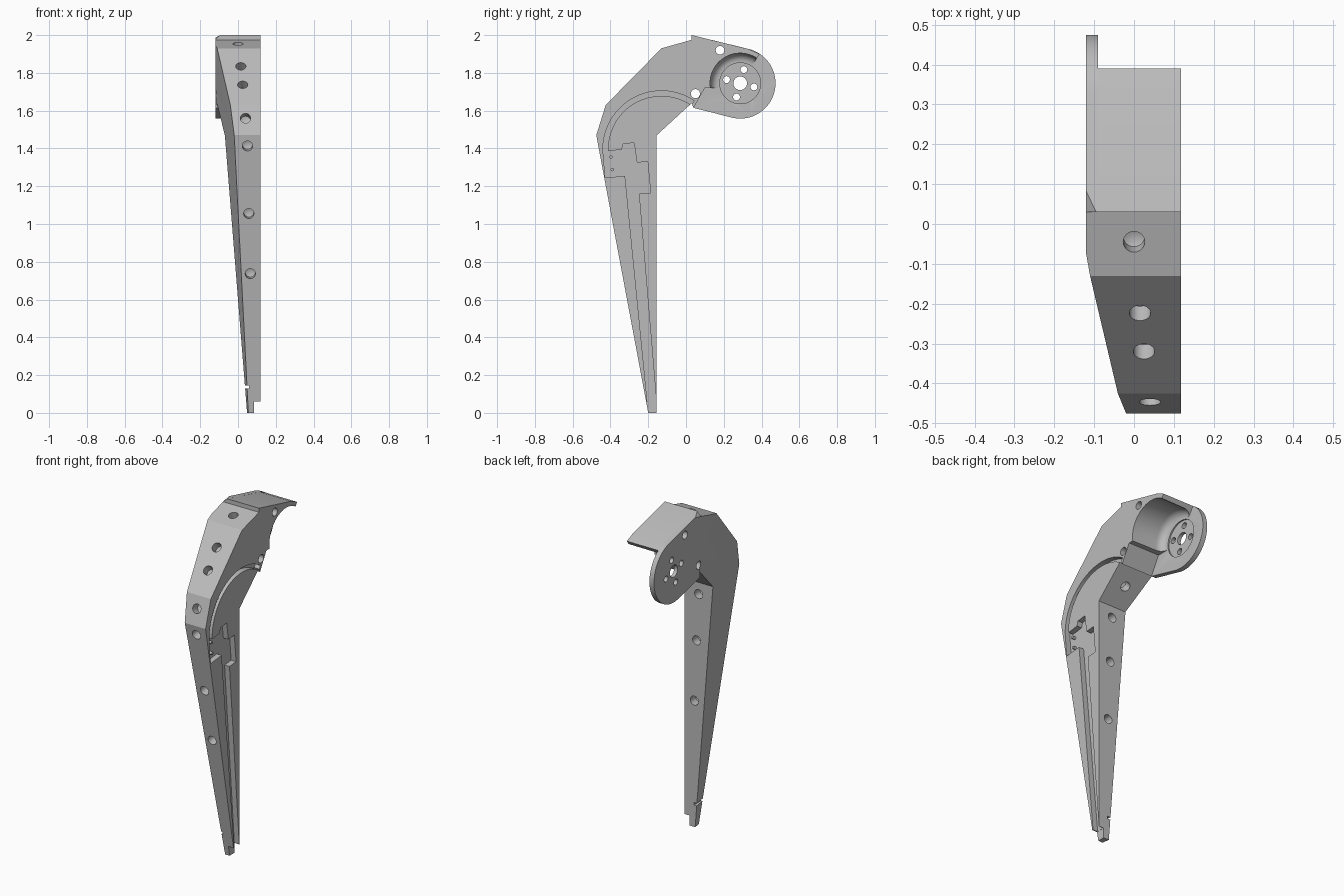
import bpy, bmesh, math
from mathutils import Vector, Matrix

cube = bpy.data.objects.get("Cube")
if cube:
    bpy.data.objects.remove(cube)

grey = bpy.data.materials.new("plain grey")
grey.use_nodes = True
grey.diffuse_color = (0.5, 0.5, 0.5, 1)
grey.node_tree.nodes["Principled BSDF"].inputs["Base Color"].default_value = (0.5, 0.5, 0.5, 1)

FACE = 0.118    # flat inner side
BACK = -0.12    # outer side
FLOOR = 0.085   # bottom of the shallow recesses
HUB = (0.287, 1.745)


def make(name, bm):
    bmesh.ops.recalc_face_normals(bm, faces=bm.faces)
    mesh = bpy.data.meshes.new(name)
    bm.to_mesh(mesh)
    bm.free()
    mesh.materials.append(grey)
    ob = bpy.data.objects.new(name, mesh)
    bpy.context.collection.objects.link(ob)
    return ob


def prism(points, x0, x1):
    """Side profile of (y, z) points, extruded along x."""
    bm = bmesh.new()
    face = bm.faces.new([bm.verts.new((x0, y, z)) for y, z in points])
    out = bmesh.ops.extrude_face_region(bm, geom=[face])
    moved = [v for v in out["geom"] if isinstance(v, bmesh.types.BMVert)]
    bmesh.ops.translate(bm, verts=moved, vec=(x1 - x0, 0, 0))
    return bm


def arc(centre, r, a0, a1, n):
    angles = [math.radians(a0 + (a1 - a0) * i / n) for i in range(n + 1)]
    return [(centre[0] + r * math.cos(a), centre[1] + r * math.sin(a)) for a in angles]


def circle(centre, r, n=32):
    return arc(centre, r, 0, 360 - 360 / n, n - 1)


def lathe(profile, n=64):
    """Solid of (x, radius) points turned about the hub axis."""
    bm = bmesh.new()
    rings = [[bm.verts.new((x, y, z)) for y, z in circle(HUB, r, n)] for x, r in profile]
    for a, b in zip(rings, rings[1:]):
        for i in range(n):
            j = (i + 1) % n
            bm.faces.new((a[i], a[j], b[j], b[i]))
    bm.faces.new(rings[0])
    bm.faces.new(rings[-1])
    return bm


def drill(point, normal, r=0.027, depth=0.05):
    """Blind hole with a pointed bottom, as a cutter."""
    bm = bmesh.new()
    turn = Vector(normal).to_track_quat("Z", "Y").to_matrix().to_4x4()
    at = Matrix.Translation(point) @ turn
    out = bmesh.ops.create_cone(bm, cap_ends=True, segments=24, radius1=r, radius2=r, depth=2 * depth)
    bottom = [f for f in bm.faces if f.calc_center_median().z < -depth * 0.9]
    tip = bmesh.ops.poke(bm, faces=bottom)["verts"]
    bmesh.ops.translate(bm, verts=tip, vec=(0, 0, -0.014))
    bmesh.ops.transform(bm, matrix=at, verts=bm.verts)
    return bm


def boolean(ob, bm, operation="DIFFERENCE"):
    tool = make("cutter", bm)
    mod = ob.modifiers.new("cut", "BOOLEAN")
    mod.operation, mod.solver, mod.object = operation, "EXACT", tool
    depsgraph = bpy.context.evaluated_depsgraph_get()
    mesh = bpy.data.meshes.new_from_object(ob.evaluated_get(depsgraph))
    ob.modifiers.clear()
    ob.data = mesh
    bpy.data.objects.remove(tool)


def slice_off(bm, point, normal):
    geom = bm.verts[:] + bm.edges[:] + bm.faces[:]
    bmesh.ops.bisect_plane(bm, geom=geom, plane_co=point, plane_no=normal, clear_outer=True)
    rim = [e for e in bm.edges if e.is_boundary]
    bmesh.ops.holes_fill(bm, edges=rim)


# Leg and hub shell in one profile, tapered on the outer side
front = [(-0.2, 0), (-0.475, 1.47), (-0.425, 1.63), (-0.13, 1.93), (0.03, 1.975)]
shell = [(0.03, 2.0), (0.332, 1.926), (0.39, 1.9), HUB, (0.165, 1.72), (0.1, 1.72), (0.04, 1.615)]
under = [(0.03, 1.64), (-0.155, 1.47), (-0.155, 0)]
bm = prism(front + shell + under, BACK, FACE)
slice_off(bm, (-0.02, -0.475, 1.47), (-1, -0.155, -0.08))
leg = make("leg_bracket", bm)

# Rounded hub plate on the outer side
plate = [(0.04, 1.615)] + arc(HUB, 0.187, -104, 76, 40) + [(0.03, 2.0)]
bm = prism(plate, BACK, -0.09)
boolean(leg, bm, "UNION")

# Small chamfer at the top outer corner
a, b, c = Vector((-0.12, 0.085, 1.986)), Vector((-0.095, 0.03, 2.0)), Vector((-0.12, 0.03, 1.975))
normal = (b - a).cross(c - a).normalized()
if normal.z < 0:
    normal.negate()
bm = bmesh.new()
tips = [bm.verts.new(p) for p in (a, b, c, Vector((-0.14, 0.02, 2.03)))]
for skip in tips:
    bm.faces.new([v for v in tips if v is not skip])
boolean(leg, bm)

# Round pocket with a filleted floor, and the shallow seat ring
fillet = [(-0.045 - 0.045 * math.sin(t), 0.115 + 0.042 * math.cos(t))
          for t in [math.pi / 2 * i / 6 for i in range(7)]]
boolean(leg, lathe([(0.15, 0.16)] + fillet))
boolean(leg, lathe([(0, 0.108), (-0.098, 0.108)]))

# Through holes: hub centre, four hub bolts, two mounting holes
through = [(HUB, 0.036), ((0.18, 1.92), 0.023), ((0.05, 1.69), 0.024)]
through += [(p, 0.018) for p in arc(HUB, 0.075, -15, 255, 3)]
for centre, r in through:
    boolean(leg, prism(circle(centre, r), -0.2, 0.2))

# Curved cable groove, connector pocket and long channel
centre = (-0.13, 1.395)
groove = [(-0.428, 1.25)] + arc(centre, 0.31, 180, 56, 32)
groove += arc(centre, 0.283, 56, 180, 32) + [(-0.4, 1.25)]
boolean(leg, prism(groove, FLOOR, 0.15))
pocket = [(-0.427, 1.245), (-0.413, 1.385), (-0.34, 1.395), (-0.333, 1.423), (-0.275, 1.43),
          (-0.26, 1.325), (-0.203, 1.33), (-0.187, 1.165), (-0.249, 1.16),
          (-0.15, -0.02), (-0.197, -0.02), (-0.323, 1.255)]
boolean(leg, prism(pocket, FLOOR + 0.0005, 0.15))

# Stepped toe and the little nick above it
boolean(leg, prism([(-0.3, -0.1), (-0.1, -0.1), (-0.1, 0.06), (-0.3, 0.06)], FLOOR - 0.0005, 0.2))
boolean(leg, prism([(-0.3, 0.13), (-0.1, 0.13), (-0.1, 0.145), (-0.3, 0.145)], 0, 0.057))


def front_y(z):
    for (y0, z0), (y1, z1) in zip(front, front[1:]):
        if z0 <= z <= z1:
            return y0 + (y1 - y0) * (z - z0) / (z1 - z0), (0, z0 - z1, y1 - y0)


# Blind holes down the front faces
for x, z in [(0, 1.954), (0.015, 1.835), (0.025, 1.737), (0.04, 1.56),
             (0.05, 1.413), (0.057, 1.055), (0.065, 0.737)]:
    y, facing = front_y(z)
    boolean(leg, drill((x, y, z), facing))

# Blind holes in the rear and slanted underside
for x, z in [(0.025, 1.4), (0.038, 1.12), (0.053, 0.755)]:
    boolean(leg, drill((x, -0.155, z), (0, 1, 0)))
boolean(leg, drill((0.01, -0.06, 1.557), (0, 0.17, -0.185)))


def shade(ob):
    bpy.ops.object.select_all(action="DESELECT")
    ob.select_set(True)
    bpy.context.view_layer.objects.active = ob
    bpy.ops.object.shade_smooth_by_angle(angle=math.radians(25))


shade(leg)

# Two small pegs in the connector pocket
for i, spot in enumerate([(-0.397, 1.355), (-0.39, 1.288)]):
    shade(make(f"connector_peg_{i + 1}", prism(circle(spot, 0.009, 16), FLOOR - 0.005, 0.105)))
